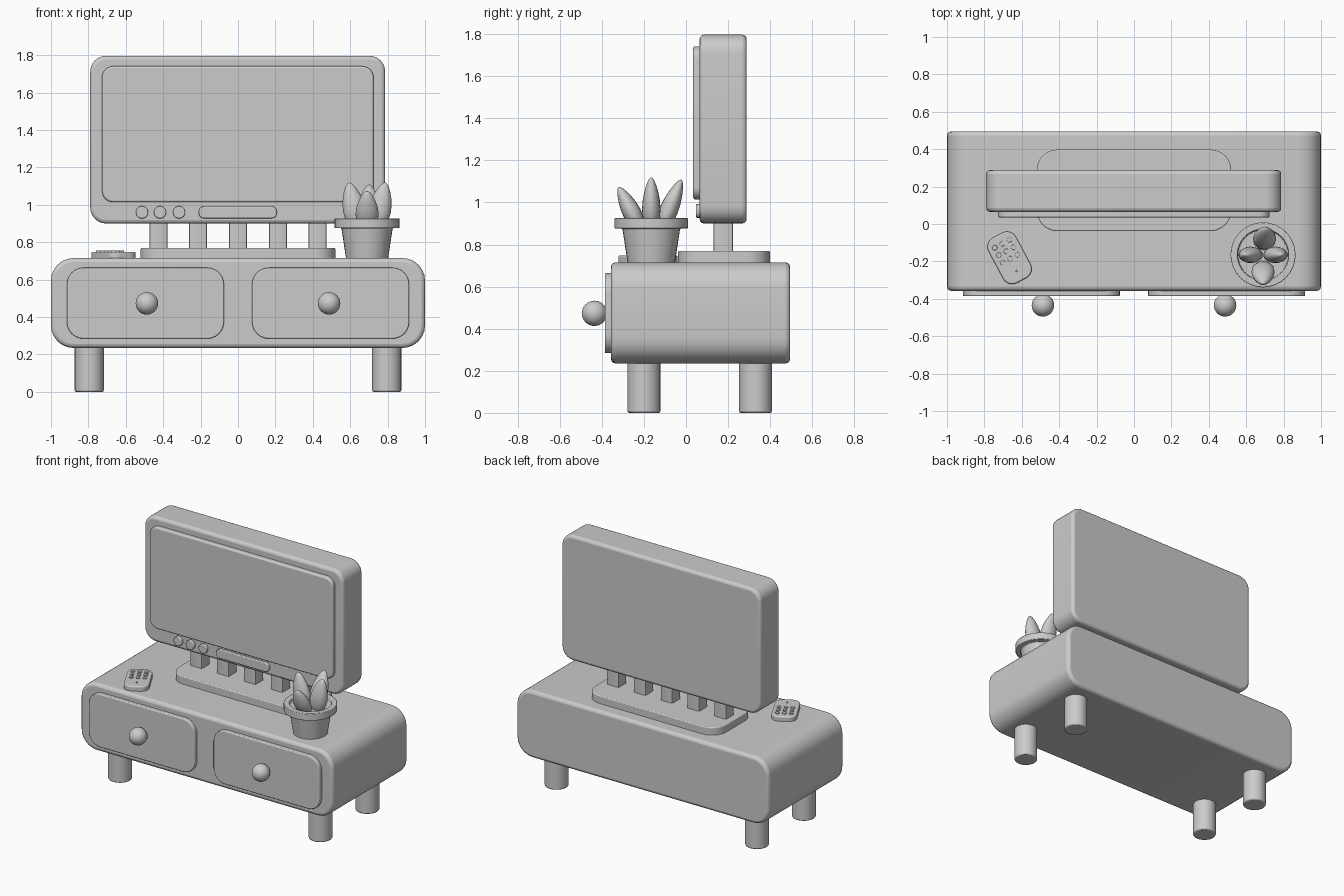
import bpy, bmesh, math
from mathutils import Vector, Matrix

if "Cube" in bpy.data.objects:
    bpy.data.objects.remove(bpy.data.objects["Cube"])


def finish(name, bm, bevel=0.0, segs=3):
    bmesh.ops.recalc_face_normals(bm, faces=bm.faces)
    me = bpy.data.meshes.new(name)
    bm.to_mesh(me)
    bm.free()
    ob = bpy.data.objects.new(name, me)
    bpy.context.collection.objects.link(ob)
    if bevel:
        m = ob.modifiers.new("soft_edges", 'BEVEL')
        m.width, m.segments = bevel, segs
        m.limit_method, m.angle_limit = 'ANGLE', math.radians(50)
    bpy.ops.object.select_all(action='DESELECT')
    ob.select_set(True)
    bpy.context.view_layer.objects.active = ob
    bpy.ops.object.shade_smooth_by_angle(angle=math.radians(40))
    return ob


def slab(name, x, y, z, r, axis='y', bevel=0.01, steps=6):
    """Rounded rectangle across the axis, extruded along it."""
    flat, depth = ((x, z), y) if axis == 'y' else ((x, y), z)
    (u0, u1), (v0, v1) = flat
    bm = bmesh.new()
    corners = [(u1 - r, v1 - r), (u0 + r, v1 - r), (u0 + r, v0 + r), (u1 - r, v0 + r)]
    verts = []
    for q, (cu, cv) in enumerate(corners):
        for i in range(steps + 1):
            a = math.pi / 2 * (q + i / steps)
            u, v = cu + r * math.cos(a), cv + r * math.sin(a)
            verts.append(bm.verts.new((u, depth[0], v) if axis == 'y' else (u, v, depth[0])))
    bmesh.ops.remove_doubles(bm, verts=bm.verts, dist=1e-4)
    face = bm.faces.new(list(bm.verts))
    top = bmesh.ops.extrude_face_region(bm, geom=[face])
    d = depth[1] - depth[0]
    move = (0, d, 0) if axis == 'y' else (0, 0, d)
    bmesh.ops.translate(bm, vec=move, verts=[g for g in top['geom'] if isinstance(g, bmesh.types.BMVert)])
    if not any(f.calc_center_median()[1 if axis == 'y' else 2] < depth[0] + 1e-5 for f in bm.faces):
        bm.faces.new([v for v in bm.verts if abs(v.co[1 if axis == 'y' else 2] - depth[0]) < 1e-5])
    return finish(name, bm, bevel)


def lathe(name, profile, loc=(0, 0, 0), n=32, mat=None, bevel=0.0):
    """Spin (radius, height) points around z; ends are closed."""
    bm = bmesh.new()
    rings = [[bm.verts.new((r * math.cos(2 * math.pi * i / n), r * math.sin(2 * math.pi * i / n), h))
              for i in range(n)] for r, h in profile]
    for a, b in zip(rings, rings[1:]):
        for i in range(n):
            bm.faces.new((a[i], a[(i + 1) % n], b[(i + 1) % n], b[i]))
    bm.faces.new(rings[0])
    bm.faces.new(rings[-1])
    if mat:
        bm.transform(mat)
    bm.transform(Matrix.Translation(loc))
    return finish(name, bm, bevel, 2)


# cabinet, drawers, knobs
slab("cabinet", (-1, 1), (-0.357, 0.495), (0.235, 0.715), 0.12, bevel=0.022)
for s, side in ((-1, "left"), (1, "right")):
    slab("drawer_" + side, (s * 0.495 - 0.42, s * 0.495 + 0.42), (-0.386, -0.34),
         (0.284, 0.664), 0.09, bevel=0.006)
    bm = bmesh.new()
    bmesh.ops.create_uvsphere(bm, u_segments=32, v_segments=16, radius=0.06,
                              matrix=Matrix.Translation((s * 0.487, -0.435, 0.473)))
    finish("knob_" + side, bm)
    # legs
    for y, end in ((-0.2, "front"), (0.33, "back")):
        lathe(f"leg_{end}_{side}", [(0.078, 0), (0.078, 0.25)], (s * 0.795, y, 0), bevel=0.008)

# television body, screen and controls
slab("television", (-0.79, 0.787), (0.065, 0.288), (0.9, 1.797), 0.085, bevel=0.02)
slab("screen", (-0.727, 0.725), (0.034, 0.08), (1.014, 1.741), 0.06, bevel=0.01)
for i, x in enumerate((-0.513, -0.417, -0.315)):
    slab(f"control_button_{i}", (x - 0.033, x + 0.033), (0.047, 0.08), (0.927, 0.993), 0.033, bevel=0.005)
slab("control_bar", (-0.21, 0.208), (0.047, 0.08), (0.928, 0.992), 0.028, bevel=0.005)

# stand
slab("stand_base", (-0.52, 0.52), (-0.038, 0.398), (0.7, 0.77), 0.11, 'z', bevel=0.006)
for i in range(5):
    x = (i - 2) * 0.213
    slab(f"stand_post_{i}", (x - 0.048, x + 0.048), (0.13, 0.224), (0.76, 0.91), 0.01, 'z', bevel=0, steps=2)

# remote control, modelled at the origin then turned
place = Matrix.Translation((-0.665, -0.181, 0)) @ Matrix.Rotation(math.radians(28), 4, 'Z')
remote = [slab("remote_body", (-0.083, 0.083), (-0.137, 0.137), (0.705, 0.749), 0.055, 'z', bevel=0.008)]
spots = [(i * 0.045, 0.085 - j * 0.045, 0.014) for i in (-1, 0, 1) for j in range(3)] + [(0.0, -0.08, 0.005)]
for k, (x, y, r) in enumerate(spots):
    remote.append(slab(f"remote_button_{k}", (x - r, x + r), (y - r, y + r), (0.74, 0.756), r, 'z',
                       bevel=0.002, steps=4))
for ob in remote:
    ob.matrix_world = place

# plant pot with rim and sunken soil
lathe("plant_pot", [(0.112, 0.71), (0.137, 0.875), (0.174, 0.875), (0.174, 0.927), (0.138, 0.927), (0.134, 0.9)],
      (0.69, -0.165, 0), bevel=0.004)

# pointed leaves leaning outwards
LEAF = [(0.35, 0), (0.7, 0.1), (0.93, 0.24), (1, 0.4), (0.93, 0.56), (0.76, 0.72),
        (0.54, 0.85), (0.33, 0.94), (0.15, 0.985), (0.02, 1)]
leaves = {
    "left": ((-0.045, 0), (-0.098, 0.0), 1.119),
    "right": ((0.045, 0), (0.098, 0.0), 1.119),
    "front": ((0, -0.05), (0, -0.155), 1.073),
    "back": ((0.005, 0.045), (0.012, 0.143), 1.108),
}
for side, (b, t, top) in leaves.items():
    base = Vector((0.69 + b[0], -0.165 + b[1], 0.87))
    axis = Vector((0.69 + t[0], -0.165 + t[1], top)) - base
    turn = Vector((0, 0, 1)).rotation_difference(axis).to_matrix().to_4x4()
    size = Matrix.Diagonal((0.062, 0.044, axis.length, 1))
    lathe("leaf_" + side, LEAF, base, 20, turn @ size)
